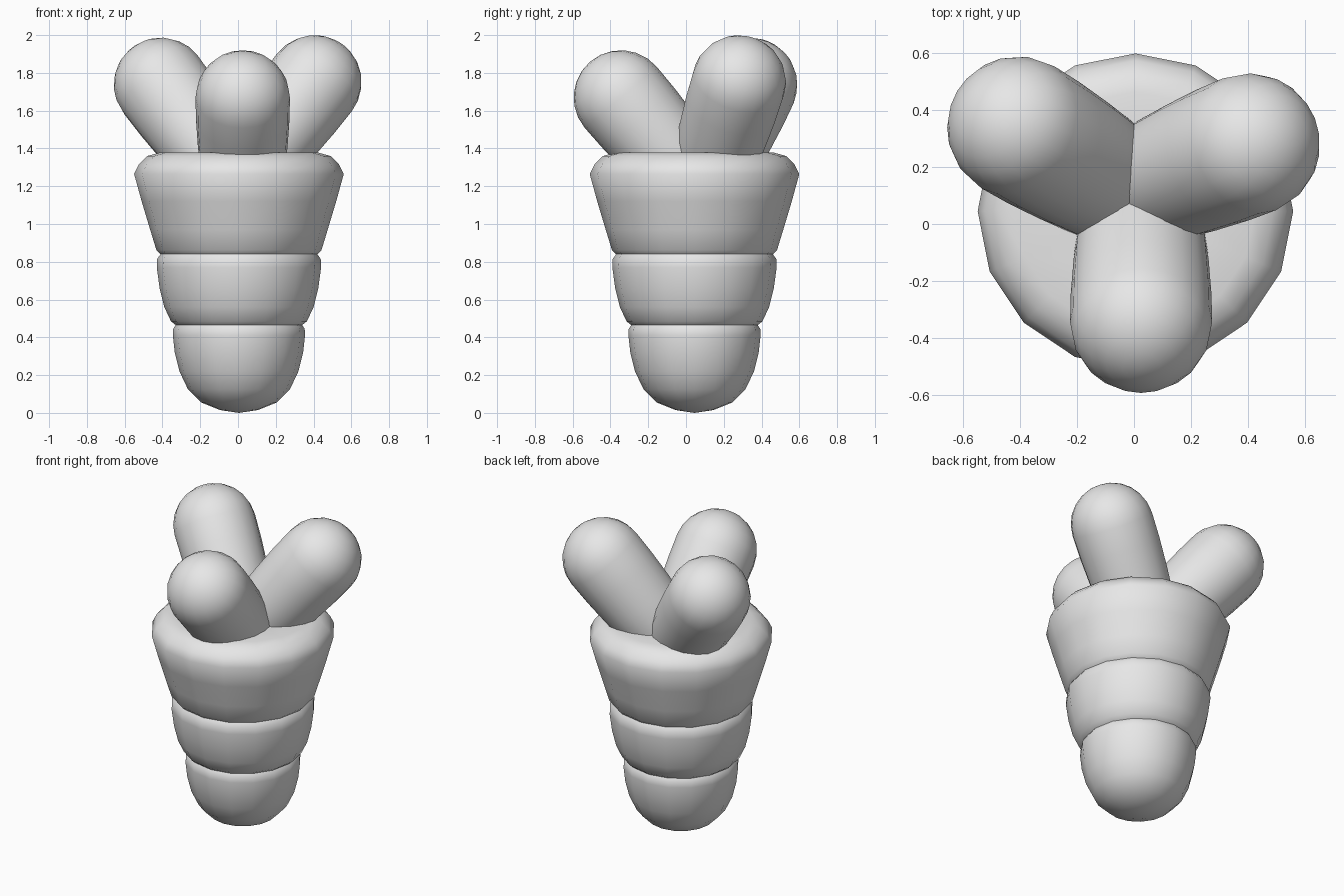
import bpy, bmesh, math
from mathutils import Vector

if "Cube" in bpy.data.objects:
    bpy.data.objects.remove(bpy.data.objects["Cube"])

grey = bpy.data.materials.new("light_grey")
grey.diffuse_color = (0.8, 0.8, 0.8, 1)
grey.use_nodes = True
grey.node_tree.nodes["Principled BSDF"].inputs["Base Color"].default_value = grey.diffuse_color


def lathe(name, profile, sides, origin, axis=(0, 0, 1), sharp=60):
    """Spin (radius, height) points about an axis; both ends close to a point."""
    bm = bmesh.new()
    rings = []
    for r, h in profile:
        if r == 0:
            rings.append([bm.verts.new((0, 0, h))])
        else:
            rings.append([bm.verts.new((r * math.cos(2 * math.pi * i / sides),
                                        r * math.sin(2 * math.pi * i / sides), h))
                          for i in range(sides)])
    for a, b in zip(rings, rings[1:]):
        for i in range(sides):
            j = (i + 1) % sides
            if len(a) == 1:
                bm.faces.new((a[0], b[j], b[i]))
            elif len(b) == 1:
                bm.faces.new((a[i], a[j], b[0]))
            else:
                bm.faces.new((a[i], a[j], b[j], b[i]))
    bmesh.ops.recalc_face_normals(bm, faces=bm.faces)
    mesh = bpy.data.meshes.new(name)
    bm.to_mesh(mesh)
    bm.free()
    mesh.materials.append(grey)
    obj = bpy.data.objects.new(name, mesh)
    bpy.context.collection.objects.link(obj)
    obj.location = origin
    obj.rotation_mode = 'QUATERNION'
    obj.rotation_quaternion = Vector(axis).to_track_quat('Z', 'Y')
    bpy.ops.object.select_all(action='DESELECT')
    obj.select_set(True)
    bpy.context.view_layer.objects.active = obj
    bpy.ops.object.shade_smooth_by_angle(angle=math.radians(sharp))
    return obj


# Tapering root with three bulging segments
root_profile = [
    (0, 0), (0.10, 0.015), (0.20, 0.055), (0.27, 0.125), (0.315, 0.22),
    (0.34, 0.32), (0.35, 0.41), (0.348, 0.445), (0.335, 0.465),
    (0.36, 0.485), (0.395, 0.56), (0.42, 0.66), (0.435, 0.77),
    (0.433, 0.815), (0.415, 0.84), (0.437, 0.862), (0.47, 0.97),
    (0.515, 1.12), (0.555, 1.265), (0.53, 1.315), (0.485, 1.36),
    (0.42, 1.378), (0.25, 1.375), (0, 1.37)]
lathe("root", root_profile, 16, (0.005, 0.045, 0))

# Rounded stalks: origin at the centre of the domed tip, body running down into the root
R, LENGTH, STEPS = 0.25, 0.62, 6
lower = [(R * 0.86 * math.sin(k * math.pi / 2 / 4),
          -LENGTH - R * 0.6 * math.cos(k * math.pi / 2 / 4)) for k in range(5)]
middle = [(R * 0.95, -LENGTH * 0.55), (R * 0.99, -LENGTH * 0.25)]
dome = [(R * math.cos(k * math.pi / 2 / STEPS), R * math.sin(k * math.pi / 2 / STEPS))
        for k in range(STEPS)] + [(0, R)]
stalk_profile = lower + middle + dome

for name, tip, axis in (
        ("front_stalk", (0.025, -0.345, 1.67), (0, -0.65, 0.76)),
        ("left_stalk", (-0.408, 0.34, 1.737), (-0.60, 0.36, 0.80)),
        ("right_stalk", (0.405, 0.28, 1.75), (0.62, 0.25, 0.80))):
    lathe(name, stalk_profile, 20, tip, axis)
